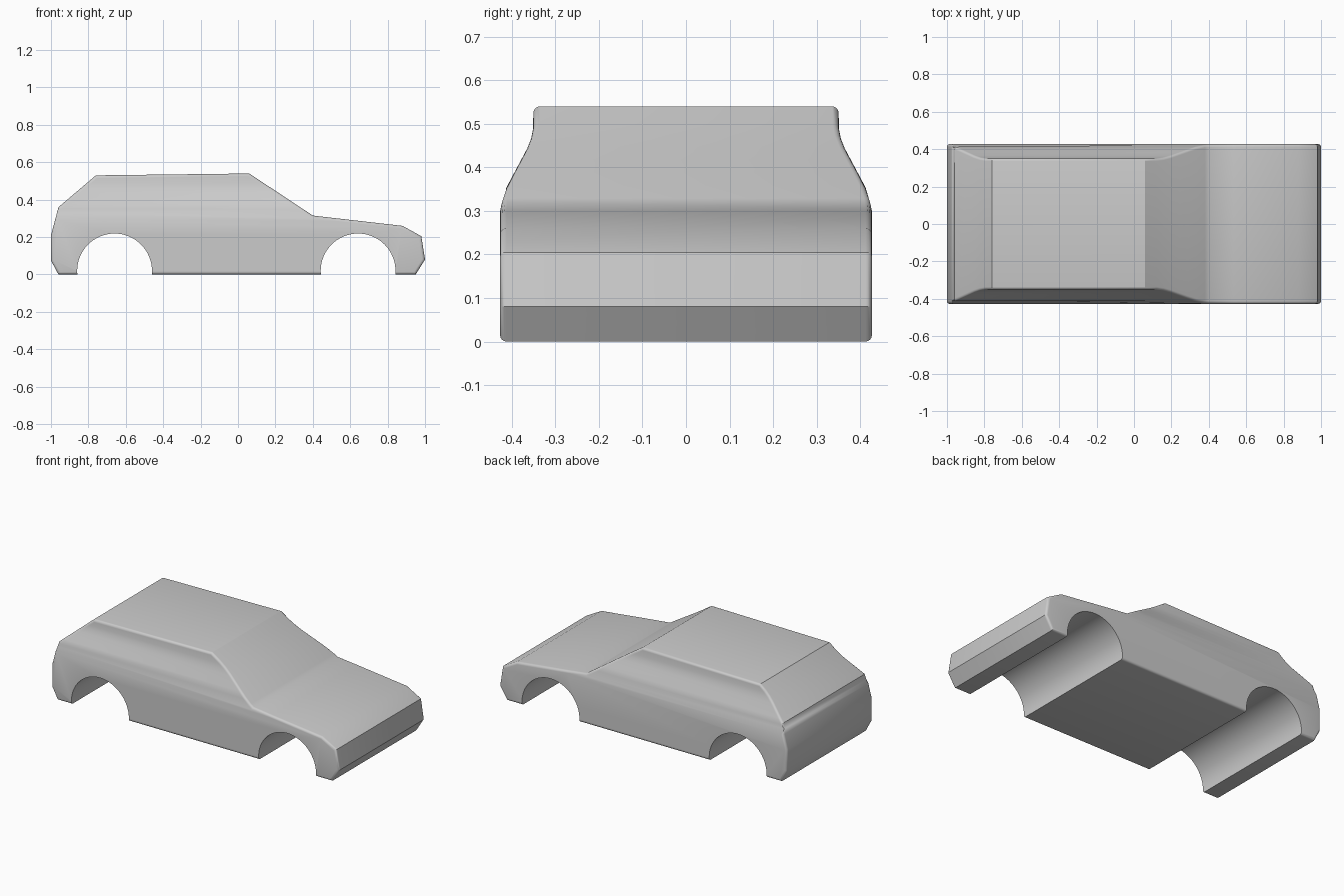
import bpy, bmesh, math
from mathutils import Vector

if "Cube" in bpy.data.objects:
    bpy.data.objects.remove(bpy.data.objects["Cube"])

# Side profile (x, z) without wheel arches
PROFILE = [(-0.96, 0), (-1, 0.075), (-1, 0.21), (-0.96, 0.36), (-0.76, 0.53),
           (0.06, 0.54), (0.40, 0.315), (0.88, 0.26), (0.98, 0.205), (1, 0.08), (0.95, 0)]
# Half width at each height
WIDTHS = [(0, 0.427), (0.30, 0.427), (0.33, 0.423), (0.36, 0.413), (0.39, 0.398),
          (0.42, 0.382), (0.45, 0.366), (0.475, 0.356), (0.50, 0.351), (0.56, 0.350)]


def half_width(z):
    for (z0, w0), (z1, w1) in zip(WIDTHS, WIDTHS[1:]):
        if z <= z1:
            return w0 + (w1 - w0) * max(0, z - z0) / (z1 - z0)
    return WIDTHS[-1][1]


def add_object(name, bm):
    mesh = bpy.data.meshes.new(name)
    bm.to_mesh(mesh)
    bm.free()
    ob = bpy.data.objects.new(name, mesh)
    bpy.context.collection.objects.link(ob)
    return ob


# Body: extruded profile, sliced by height and pulled in towards the roof
bm = bmesh.new()
face = bm.faces.new([bm.verts.new((x, -1, z)) for x, z in PROFILE])
ext = bmesh.ops.extrude_face_region(bm, geom=[face])
bmesh.ops.translate(bm, vec=(0, 2, 0),
                    verts=[g for g in ext['geom'] if isinstance(g, bmesh.types.BMVert)])
for z, _ in WIDTHS[1:-1]:
    bmesh.ops.bisect_plane(bm, geom=bm.verts[:] + bm.edges[:] + bm.faces[:], dist=1e-5,
                           plane_co=(0, 0, z), plane_no=(0, 0, 1))
bmesh.ops.recalc_face_normals(bm, faces=bm.faces[:])
bm.normal_update()
caps = {f for f in bm.faces if abs(f.normal.y) > 0.9}
rim = [e for e in bm.edges if sum(f in caps for f in e.link_faces) == 1]
for v in bm.verts:
    v.co.y = math.copysign(half_width(v.co.z), v.co.y)
# Rounded rim where the sides meet roof, bonnet, ends and floor
bmesh.ops.bevel(bm, geom=rim, offset=0.02, offset_type='OFFSET', segments=4,
                profile=0.5, affect='EDGES', clamp_overlap=True)
bmesh.ops.recalc_face_normals(bm, faces=bm.faces[:])
body = add_object("car_body", bm)

# Wheel arches cut through the full width
for name, x in (("rear_arch_cutter", -0.66), ("front_arch_cutter", 0.642)):
    bpy.ops.mesh.primitive_cylinder_add(vertices=64, radius=0.2, depth=1.2,
                                        location=(x, 0, 0.019), rotation=(math.pi / 2, 0, 0))
    cutter = bpy.context.object
    cutter.name = name
    cutter.hide_render = True
    cutter.hide_set(True)
    mod = body.modifiers.new(name, 'BOOLEAN')
    mod.operation = 'DIFFERENCE'
    mod.solver = 'EXACT'
    mod.object = cutter

# Smooth shading on rounded parts only
bpy.ops.object.select_all(action='DESELECT')
body.select_set(True)
bpy.context.view_layer.objects.active = body
for m in list(body.modifiers):
    bpy.ops.object.modifier_apply(modifier=m.name)
for name in ("rear_arch_cutter", "front_arch_cutter"):
    bpy.data.objects.remove(bpy.data.objects[name])
bpy.ops.object.shade_smooth_by_angle(angle=math.radians(30))
